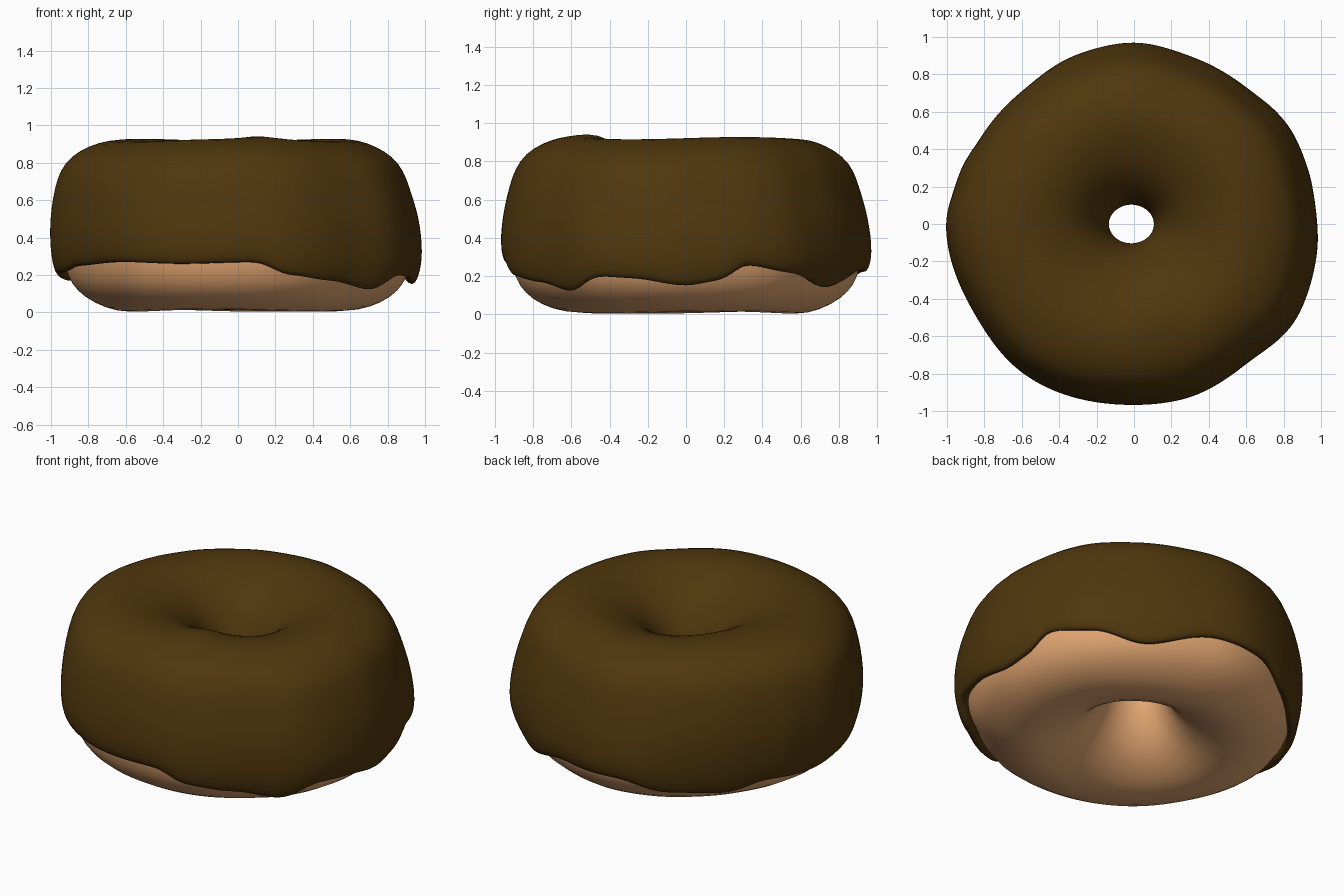
import bpy, bmesh, math

if "Cube" in bpy.data.objects:
    bpy.data.objects.remove(bpy.data.objects["Cube"])

SEG = 96


def table(keys, deg):
    """Smooth periodic interpolation of (degrees, value) pairs."""
    pts = keys + [(keys[0][0] + 360, keys[0][1])]
    d = (deg - keys[0][0]) % 360 + keys[0][0]
    for (a, u), (b, v) in zip(pts, pts[1:]):
        if a <= d <= b:
            t = (d - a) / (b - a)
            return u + (v - u) * t * t * (3 - 2 * t)


# lower rim height, outline radius and upper-side taper around the doughnut
EDGE = [(-176, .20), (-165, .21), (-156, .24), (-130, .26), (-109, .25), (-84, .26), (-73, .19),
        (-57, .16), (-40, .11), (-28, .19), (-18, .18), (0, .14), (12, .17), (19, .25), (35, .21),
        (54, .13), (80, .22), (100, .21), (118, .14), (140, .12), (155, .17), (170, .16)]
OUTLINE = [(-180, 1.0), (-150, .975), (-127, .995), (-90, .97), (-72, .975), (-52, .965),
           (-33, 1.01), (-10, .998), (10, .98), (30, .985), (50, .955), (70, .95), (90, .975),
           (110, .96), (130, .935), (150, .94), (165, .97)]
TAPER = [(-180, -.005), (-90, .025), (0, .055), (90, .05)]


def taper(deg, r, z):
    """Pull the upper outer shoulder inward."""
    w = max(0, min(1, (r - .5) / .25)) * max(0, min(1, (z - .3) / .4))
    return table(TAPER, deg) * w


def lathe(name, rows_at, closed, color):
    """Sweep an angle-dependent profile around z."""
    bm = bmesh.new()
    cols = []
    for i in range(SEG):
        deg = 360 * i / SEG - 180
        a = math.radians(deg)
        col = []
        for r, z in rows_at(deg):
            r -= taper(deg, r, z)
            h = max(0, 1 - r / .4)          # the hole is a little off-round
            x = r * math.cos(a) - .02 * h
            y = r * math.sin(a) * (1 - .2 * h)
            if z > .8:
                z += .03 * math.exp(-((x - .1) ** 2 + (y + .45) ** 2) / .012)
                z += .006 * math.sin(3 * a)
            col.append(bm.verts.new((x, y, z)))
        cols.append(col)
    n = len(cols[0])
    for i in range(SEG):
        p, q = cols[i], cols[(i + 1) % SEG]
        for j in range(n if closed else n - 1):
            k = (j + 1) % n
            bm.faces.new((p[j], q[j], q[k], p[k]))
    bmesh.ops.recalc_face_normals(bm, faces=bm.faces)
    # open sheets: make normals point up/out
    if max(bm.faces, key=lambda f: f.calc_center_median().z).normal.z < 0:
        bmesh.ops.reverse_faces(bm, faces=bm.faces)
    for f in bm.faces:
        f.smooth = True
    me = bpy.data.meshes.new(name)
    bm.to_mesh(me)
    bm.free()
    ob = bpy.data.objects.new(name, me)
    bpy.context.collection.objects.link(ob)
    mat = bpy.data.materials.new(name + "_colour")
    mat.diffuse_color = color
    mat.use_nodes = True
    mat.node_tree.nodes["Principled BSDF"].inputs["Base Color"].default_value = mat.diffuse_color
    me.materials.append(mat)
    return ob


# Dough ring: closed profile, from hole wall under the base, up the side and over
DOUGH = [(.135, .50), (.15, .38), (.20, .25), (.28, .14), (.39, .06), (.52, .008), (.64, .008),
         (.76, .05), (.85, .115), (.895, .19), (.92, .28), (.93, .42), (.92, .56), (.89, .70),
         (.82, .79), (.70, .86), (.57, .87), (.43, .83), (.32, .76), (.22, .65)]


def dough_rows(deg):
    s = table(OUTLINE, deg) / .975
    rows = []
    for r, z in DOUGH:
        k = 1 + (s - 1) * min(1, r) * .7
        if z < .03:
            z += .006 * math.sin(math.radians(3 * deg + 40))
        rows.append((r * k, z))
    return rows


dough = lathe("dough", dough_rows, True, (.78, .39, .17, 1))

# Icing: open sheet from inside the hole, over the top, down to a dripping rim
ICING = [(.120, .42), (.117, .50), (.135, .60), (.19, .71), (.27, .80), (.37, .87), (.48, .912),
         (.58, .925), (.68, .92), (.78, .89), (.87, .835), (.925, .76), (.952, .67),
         (.972, .56), (.98, .46)]


def icing_rows(deg):
    s = table(OUTLINE, deg) / .975
    e = table(EDGE, deg)
    drip = max(0, .19 - e)
    rows = [(r * (1 + (s - 1) * r), z) for r, z in ICING]
    for t, r in ((.3, .98), (.55, .975), (.75, .967), (.9, .955), (1, .935)):
        rows.append((r * s - drip * .3 * t, .46 + (e - .46) * t))
    return rows


icing = lathe("icing", icing_rows, False, (.08, .038, .004, 1))
m = icing.modifiers.new("thickness", 'SOLIDIFY')
m.thickness = .055
m.offset = -1

for ob in (dough, icing):
    sub = ob.modifiers.new("smooth", 'SUBSURF')
    sub.levels = sub.render_levels = 1
